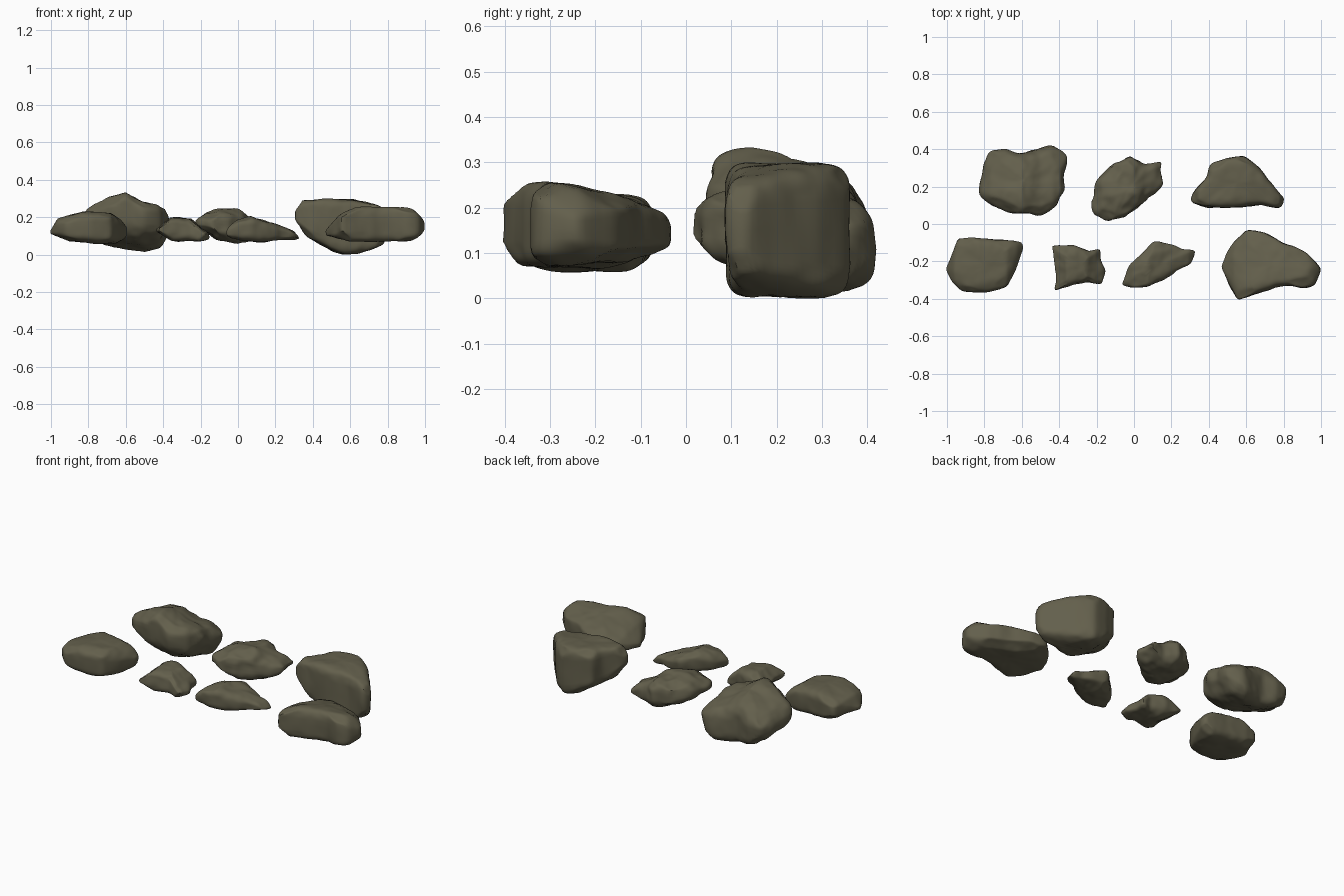
import bpy, bmesh, math, random
from mathutils import Vector, noise

if "Cube" in bpy.data.objects:
    bpy.data.objects.remove(bpy.data.objects["Cube"])

random.seed(4)
stone = bpy.data.materials.new("dark olive stone")
stone.diffuse_color = (0.125, 0.115, 0.072, 1)
stone.use_nodes = True
stone.node_tree.nodes["Principled BSDF"].inputs["Base Color"].default_value = stone.diffuse_color
AROUND, ROWS = 80, 34


def lerp_profile(profile, x):
    """Height at x along a list of (x, z) points."""
    if x <= profile[0][0]:
        return profile[0][1]
    for (x0, z0), (x1, z1) in zip(profile, profile[1:]):
        if x <= x1:
            return z0 + (z1 - z0) * (x - x0) / (x1 - x0)
    return profile[-1][1]


def resample(outline):
    """Evenly spaced, slightly rounded points along a closed outline."""
    pts = [Vector(p) for p in outline]
    segs = list(zip(pts, pts[1:] + pts[:1]))
    step = sum((b - a).length for a, b in segs) / AROUND
    out, want, run = [], 0.0, 0.0
    for a, b in segs:
        length = (b - a).length
        while want < run + length and len(out) < AROUND:
            out.append(a.lerp(b, (want - run) / length))
            want += step
        run += length
    n = len(out)
    return [(out[i - 1] + out[i] * 2 + out[(i + 1) % n]) / 4 for i in range(n)]


def rock(name, outline, top, bottom, blunt, rough=0.011, slope=(0, 0), keep=0.94):
    """Rock from a plan outline and front profiles; small blunt = boxy,
    slope = rise of top and bottom towards the back."""
    ring = resample(outline)
    n = len(ring)
    cx = (min(p.x for p in ring) + max(p.x for p in ring)) / 2
    cy = (min(p.y for p in ring) + max(p.y for p in ring)) / 2
    c = Vector((cx, cy))

    def place(p, v):
        hi = lerp_profile(top, p.x) + slope[0] * (p.y - cy)
        lo = lerp_profile(bottom, p.x) + slope[1] * (p.y - cy)
        return Vector((p.x, p.y, (hi + lo) / 2 + v * (hi - lo) / 2))

    bm = bmesh.new()
    rows = []
    for j in range(1, ROWS):
        a = -math.pi / 2 + math.pi * j / ROWS
        s = math.cos(a) ** blunt
        v = math.copysign(abs(math.sin(a)) ** blunt, a)
        rows.append([bm.verts.new(place(c + (p - c) * s, v)) for p in ring])
    for lower, upper in zip(rows, rows[1:]):
        for i in range(n):
            k = (i + 1) % n
            bm.faces.new((lower[i], lower[k], upper[k], upper[i]))
    # close top and bottom with shrinking rings
    for row, v in ((rows[0], -1), (rows[-1], 1)):
        rim = [Vector(q.co[:2]) for q in row]
        for t in (0.75, 0.5, 0.25):
            inner = [bm.verts.new(place(c + (q - c) * t, v)) for q in rim]
            for i in range(n):
                k = (i + 1) % n
                bm.faces.new((row[i], row[k], inner[k], inner[i]))
            row = inner
        pole = bm.verts.new(place(c, v))
        for i in range(n):
            bm.faces.new((row[i], row[(i + 1) % n], pole))
    bmesh.ops.recalc_face_normals(bm, faces=bm.faces)

    # chisel the corners flat with tilted planes
    size = [[f(v.co[k] for v in bm.verts) for f in (min, max)] for k in range(3)]
    mid = Vector([(a + b) / 2 for a, b in size])
    half = Vector([(b - a) / 2 for a, b in size])
    for k in range(8):
        d = Vector([(1 if k >> b & 1 else -1) * random.uniform(0.5, 1) for b in range(3)]).normalized()
        unit = [Vector([(v.co[q] - mid[q]) / half[q] for q in range(3)]) for v in bm.verts]
        limit = max(u.dot(d) for u in unit) * random.uniform(keep - 0.03, keep + 0.03)
        for v, u in zip(bm.verts, unit):
            over = u.dot(d) - limit
            if over > 0:
                u = u - d * over
                v.co = Vector([mid[q] + u[q] * half[q] for q in range(3)])

    # weathered dents and bumps
    bm.normal_update()
    for v, nrm in [(v, v.normal.copy()) for v in bm.verts]:
        bump = noise.noise(v.co * 9) + 0.4 * noise.noise(v.co * 24)
        v.co += nrm * rough * bump
        v.co.z = max(v.co.z, 0)

    me = bpy.data.meshes.new(name)
    bm.to_mesh(me)
    bm.free()
    me.materials.append(stone)
    ob = bpy.data.objects.new(name, me)
    bpy.context.collection.objects.link(ob)
    bpy.ops.object.select_all(action='DESELECT')
    ob.select_set(True)
    bpy.context.view_layer.objects.active = ob
    bpy.ops.object.shade_smooth_by_angle(angle=math.radians(40))


# back row, left to right
rock("back_left_boulder",
     [(-.825, .21), (-.78, .39), (-.69, .4), (-.61, .375), (-.53, .395), (-.44, .418), (-.36, .365),
      (-.375, .25), (-.365, .19), (-.41, .1), (-.5, .05), (-.64, .055), (-.77, .1), (-.825, .16)],
     [(-.82, .23), (-.77, .265), (-.69, .29), (-.6, .31), (-.5, .265), (-.39, .26), (-.36, .22)],
     [(-.82, .1), (-.72, .075), (-.62, .055), (-.5, .035), (-.42, .05), (-.36, .12)],
     0.58, 0.011, (-.24, -.27))
rock("back_middle_rock",
     [(-.22, .11), (-.2, .21), (-.12, .32), (-.02, .365), (.06, .32), (.148, .335), (.157, .21),
      (.085, .15), (.03, .09), (-.05, .035), (-.14, .008), (-.21, .05)],
     [(-.22, .195), (-.17, .23), (-.1, .242), (0, .24), (.06, .205), (.15, .17)],
     [(-.22, .14), (-.12, .085), (0, .065), (.1, .075), (.15, .11)], 0.62, 0.014)
rock("back_right_boulder",
     [(.305, .12), (.315, .17), (.39, .25), (.41, .32), (.49, .352), (.59, .362), (.68, .29),
      (.73, .22), (.805, .13), (.785, .085), (.68, .105), (.59, .09), (.49, .09), (.38, .09)],
     [(.31, .245), (.345, .295), (.45, .3), (.62, .292), (.7, .275), (.78, .26), (.8, .22)],
     [(.31, .175), (.37, .095), (.5, .025), (.57, .0), (.63, .0), (.78, .045), (.8, .08)],
     0.3, 0.008, keep=0.97)

# front row, left to right
rock("front_left_rock",
     [(-1.005, -.24), (-.94, -.08), (-.88, -.07), (-.7, -.085), (-.595, -.095), (-.59, -.13),
      (-.635, -.25), (-.68, -.335), (-.78, -.368), (-.92, -.358), (-.97, -.31)],
     [(-1, .14), (-.96, .195), (-.83, .23), (-.68, .225), (-.6, .17)],
     [(-1, .105), (-.9, .07), (-.65, .055), (-.6, .075)], 0.45, 0.006, keep=0.95)
rock("small_stone",
     [(-.44, -.115), (-.33, -.115), (-.24, -.15), (-.185, -.135), (-.18, -.2), (-.15, -.25),
      (-.17, -.325), (-.25, -.31), (-.33, -.33), (-.425, -.355), (-.42, -.27)],
     [(-.44, .15), (-.36, .2), (-.25, .19), (-.2, .145), (-.15, .12)],
     [(-.44, .11), (-.35, .075), (-.2, .072), (-.15, .075)], 0.55, 0.011)
rock("front_middle_rock",
     [(-.065, -.325), (-.03, -.23), (.05, -.15), (.11, -.095), (.2, -.105), (.26, -.14), (.33, -.14),
      (.305, -.21), (.23, -.25), (.17, -.29), (.08, -.33), (-.02, -.34)],
     [(-.06, .15), (0, .192), (.07, .205), (.2, .162), (.29, .13), (.325, .1)],
     [(-.06, .08), (.1, .07), (.2, .075), (.325, .075)], 0.55, 0.009)
rock("front_right_boulder",
     [(.465, -.23), (.495, -.16), (.53, -.1), (.6, -.033), (.7, -.045), (.8, -.1), (.92, -.15),
      (1.003, -.24), (.97, -.325), (.9, -.345), (.84, -.33), (.76, -.335), (.7, -.36), (.55, -.412),
      (.515, -.34)],
     [(.47, .14), (.53, .2), (.64, .235), (.8, .245), (.93, .24), (1, .2)],
     [(.47, .09), (.6, .08), (.75, .075), (.93, .075), (1, .1)], 0.45, 0.007, (-.2, .1))
